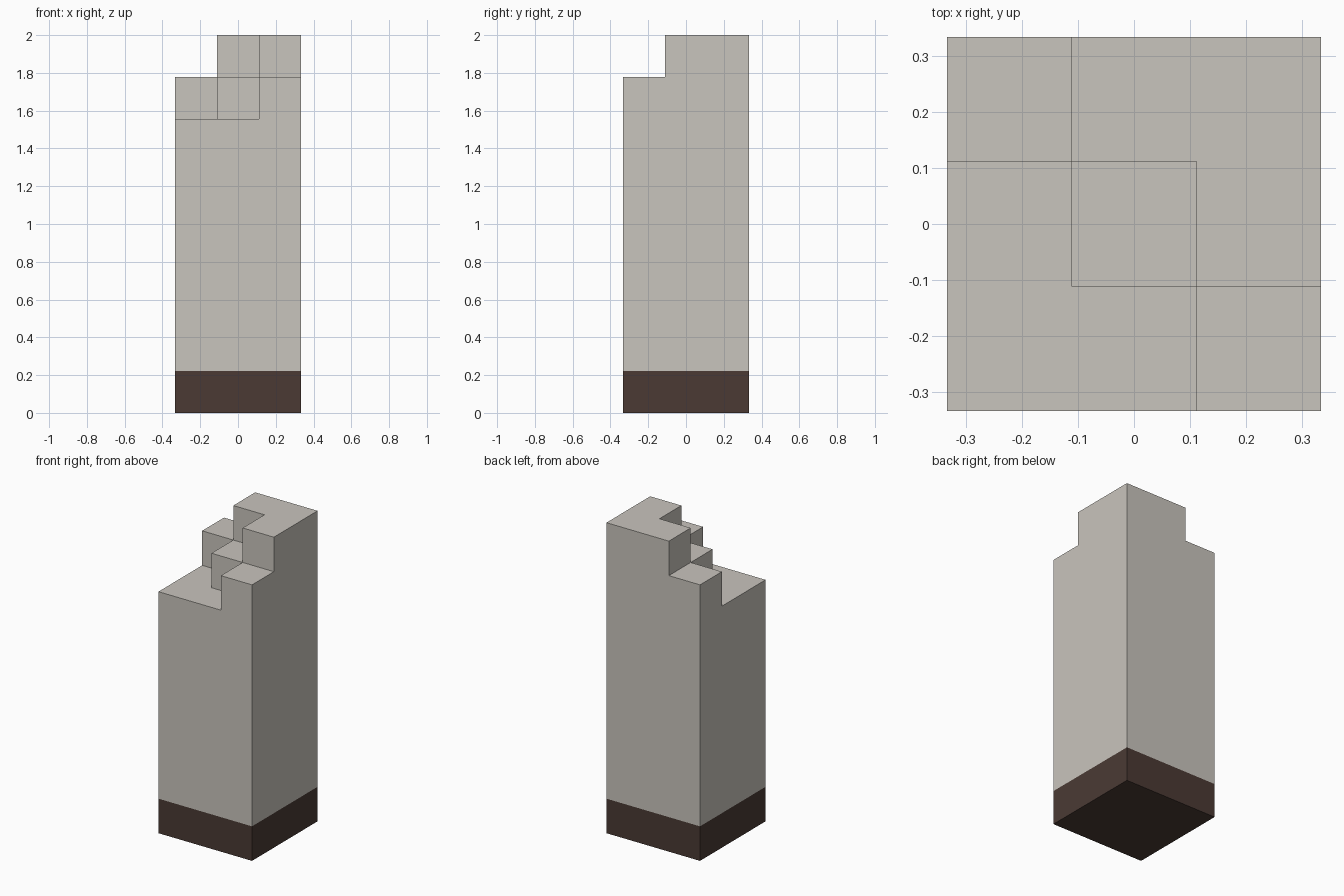
import bpy
import bmesh
from math import radians
from mathutils import Vector

cube = bpy.data.objects.get("Cube")
if cube:
    bpy.data.objects.remove(cube, do_unlink=True)

UNIT = 2 / 9          # edge of one block
BASE_LAYERS = 1
# Column heights in blocks: rows run front to back, entries left to right along x
HEIGHTS = [[7, 7, 8],
           [7, 8, 9],
           [8, 9, 9]]


def make_material(name, color):
    mat = bpy.data.materials.new(name)
    mat.use_nodes = True
    mat.diffuse_color = color
    mat.node_tree.nodes["Principled BSDF"].inputs["Base Color"].default_value = color
    return mat


def solid(cell):
    x, y, z = cell
    return 0 <= x < 3 and 0 <= y < 3 and 0 <= z < HEIGHTS[y][x]


def add_face(bm, cell, axis, sign):
    """Add one outward block face, coloured by its layer."""
    centre = Vector(cell) + Vector((-1, -1, 0.5))
    n, u = Vector(), Vector()
    n[axis] = sign / 2
    u[(axis + 1) % 3] = 0.5
    v = n.cross(u) * 2
    corners = [-u - v, u - v, u + v, v - u]
    face = bm.faces.new([bm.verts.new((centre + n + c) * UNIT) for c in corners])
    face.material_index = 1 if cell[2] < BASE_LAYERS else 0


# Stepped pillar with its dark base: only the exposed block faces
bm = bmesh.new()
for y, row in enumerate(HEIGHTS):
    for x, height in enumerate(row):
        for z in range(height):
            for axis in range(3):
                for sign in (-1, 1):
                    neighbour = [x, y, z]
                    neighbour[axis] += sign
                    if not solid(neighbour):
                        add_face(bm, (x, y, z), axis, sign)

# Merge the blocks into large flat faces, keeping the colour border
bmesh.ops.remove_doubles(bm, verts=bm.verts, dist=0.001)
bmesh.ops.dissolve_limit(bm, angle_limit=radians(1), verts=bm.verts,
                         edges=bm.edges, delimit={'MATERIAL'})
bmesh.ops.recalc_face_normals(bm, faces=bm.faces)

mesh = bpy.data.meshes.new("stepped_pillar")
bm.to_mesh(mesh)
bm.free()
mesh.materials.append(make_material("pale_stone", (0.584, 0.555, 0.509, 1)))
mesh.materials.append(make_material("dark_brown", (0.069, 0.042, 0.034, 1)))
pillar = bpy.data.objects.new("stepped_pillar", mesh)
bpy.context.collection.objects.link(pillar)
